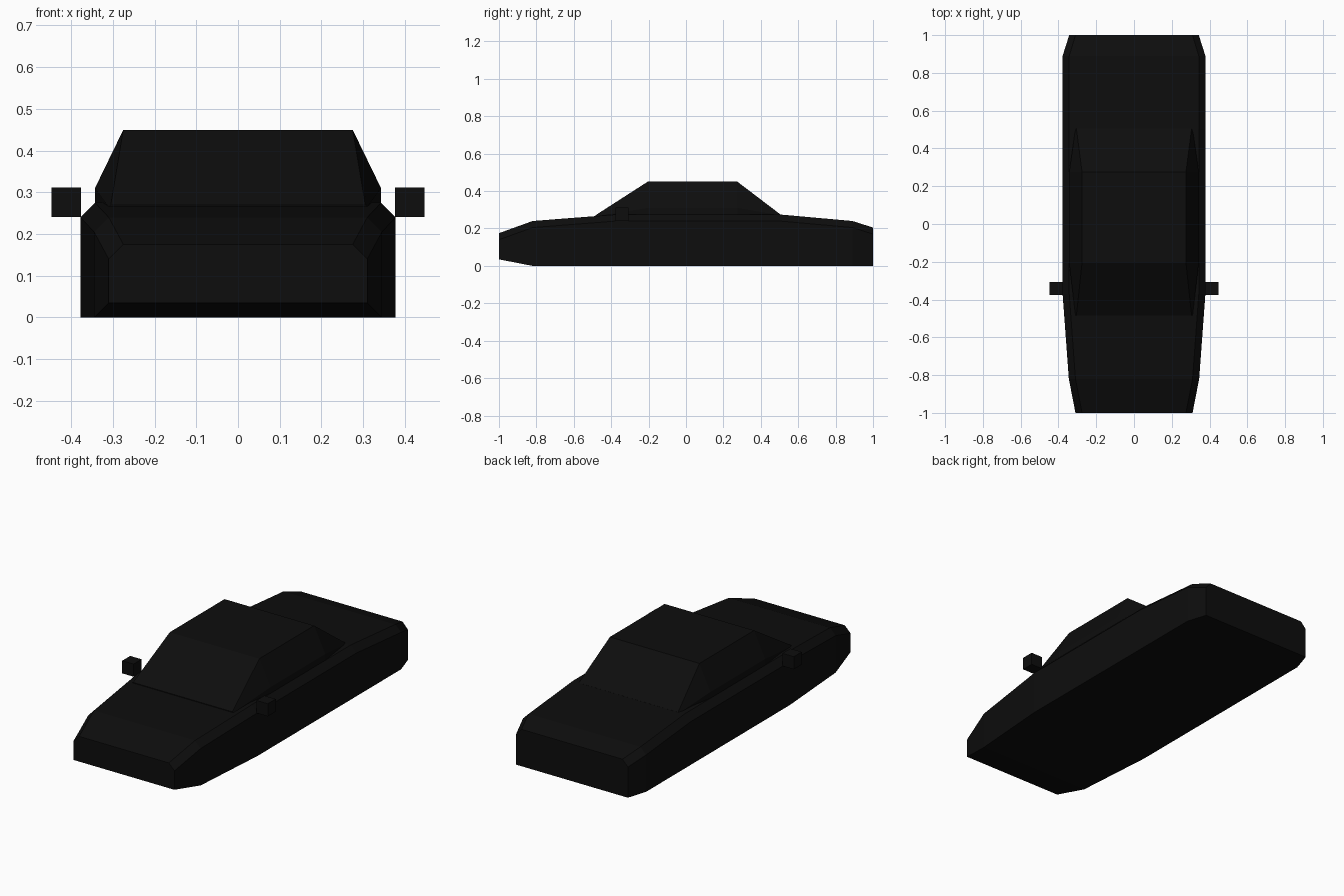
import bpy
import bmesh

cube = bpy.data.objects.get("Cube")
if cube:
    bpy.data.objects.remove(cube)

# Single black paint
black = bpy.data.materials.new("black_paint")
black.use_nodes = True
colour = (0.004, 0.004, 0.004, 1)
black.diffuse_color = colour
black.node_tree.nodes["Principled BSDF"].inputs["Base Color"].default_value = colour


def finish(name, bm):
    bmesh.ops.recalc_face_normals(bm, faces=bm.faces)
    mesh = bpy.data.meshes.new(name)
    bm.to_mesh(mesh)
    bm.free()
    mesh.materials.append(black)
    obj = bpy.data.objects.new(name, mesh)
    bpy.context.collection.objects.link(obj)
    return obj


def loft(name, sections):
    """Skin symmetric sections: (y, [(half width, z) from bottom to top])."""
    bm = bmesh.new()
    rings = []
    for y, half in sections:
        outline = half + [(-x, z) for x, z in reversed(half)]
        rings.append([bm.verts.new((x, y, z)) for x, z in outline])
    for a, b in zip(rings, rings[1:]):
        for i in range(len(a)):
            j = (i + 1) % len(a)
            bm.faces.new((a[i], a[j], b[j], b[i]))
    bm.faces.new(rings[0])
    bm.faces.new(rings[-1])
    return finish(name, bm)


# Lower body: floor edge, shoulder, chamfered deck edge
loft("body", [
    (-1.0, [(0.31, 0.035), (0.31, 0.14), (0.275, 0.175)]),
    (-0.82, [(0.345, 0), (0.345, 0.205), (0.31, 0.24)]),
    (-0.37, [(0.378, 0), (0.378, 0.24), (0.343, 0.275)]),
    (0.50, [(0.378, 0), (0.378, 0.24), (0.343, 0.275)]),
    (0.89, [(0.378, 0), (0.378, 0.205), (0.343, 0.24)]),
    (1.0, [(0.343, 0), (0.343, 0.17), (0.31, 0.205)]),
])

# Cabin: sill, belt line, roof edge
middle = [(0.343, 0.25), (0.343, 0.31), (0.275, 0.45)]
loft("cabin", [
    (-0.485, [(0.30, 0.24), (0.31, 0.265), (0.305, 0.27)]),
    (-0.205, middle),
    (0.275, middle),
    (0.505, [(0.30, 0.24), (0.31, 0.27), (0.305, 0.275)]),
])

# Door mirrors
for side, sign in (("left", 1), ("right", -1)):
    bm = bmesh.new()
    bmesh.ops.create_cube(bm, size=0.07)
    bmesh.ops.translate(bm, verts=bm.verts, vec=(sign * 0.412, -0.342, 0.276))
    finish(side + "_mirror", bm)
